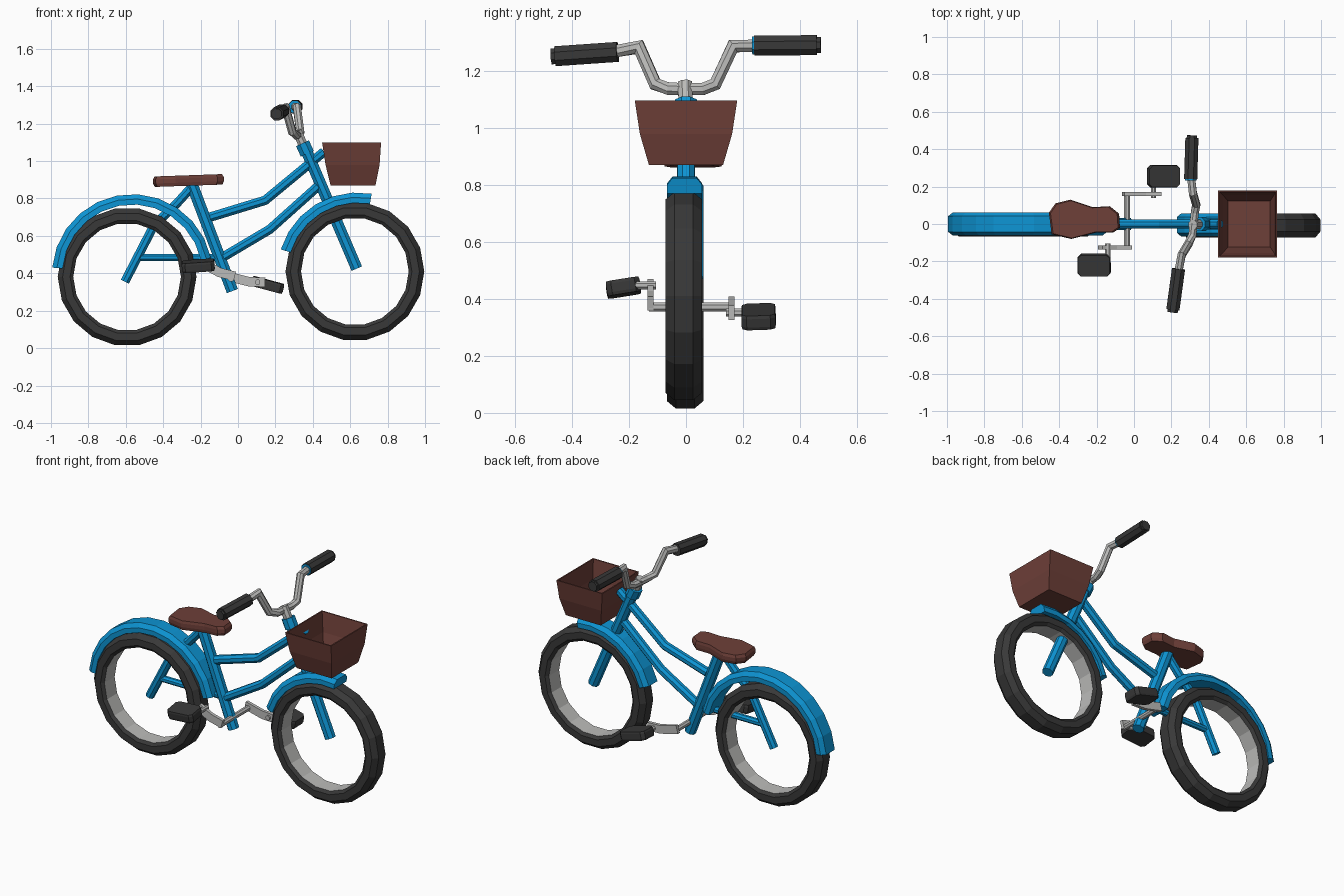
import bpy, bmesh, math
from mathutils import Vector, Matrix

if "Cube" in bpy.data.objects:
    bpy.data.objects.remove(bpy.data.objects["Cube"])


def material(name, rgb):
    m = bpy.data.materials.new(name)
    m.use_nodes = True
    m.diffuse_color = (*rgb, 1)
    m.node_tree.nodes["Principled BSDF"].inputs["Base Color"].default_value = (*rgb, 1)
    return m


BLUE = material("blue paint", (0.004, 0.30, 0.66))
BROWN = material("brown leather", (0.155, 0.05, 0.04))
RUBBER = material("dark rubber", (0.04, 0.04, 0.04))
METAL = material("light metal", (0.5, 0.5, 0.49))
X, Y = Vector((1, 0, 0)), Vector((0, 1, 0))


def finish(name, bm, *mats):
    bmesh.ops.recalc_face_normals(bm, faces=bm.faces)
    mesh = bpy.data.meshes.new(name)
    bm.to_mesh(mesh)
    bm.free()
    for m in mats:
        mesh.materials.append(m)
    obj = bpy.data.objects.new(name, mesh)
    bpy.context.collection.objects.link(obj)
    return obj


def skin(bm, rings, closed=False):
    """Bridge rings of points; returns the faces with their index around the ring."""
    rings = [[bm.verts.new(p) for p in ring] for ring in rings]
    n = len(rings[0])
    faces = []
    pairs = list(zip(rings, rings[1:])) + ([(rings[-1], rings[0])] if closed else [])
    for a, b in pairs:
        for i in range(n):
            j = (i + 1) % n
            faces.append((i, bm.faces.new((a[i], a[j], b[j], b[i]))))
    if not closed:
        bm.faces.new(rings[0])
        bm.faces.new(rings[-1])
    return faces


def ngon(r, n=8):
    return [(r * math.cos(math.tau * (i + 0.5) / n), r * math.sin(math.tau * (i + 0.5) / n))
            for i in range(n)]


def rect(u, v):
    return [(u, v), (-u, v), (-u, -v), (u, -v)]


def sweep(name, path, section, mat, ref=Y):
    """Sweep a section along a path with mitred corners."""
    pts = [Vector(p) for p in path]
    dirs = [(b - a).normalized() for a, b in zip(pts, pts[1:])]
    dirs = [dirs[0]] + dirs + [dirs[-1]]
    rings = []
    for p, d0, d1 in zip(pts, dirs, dirs[1:]):
        t = (d0 + d1).normalized()
        u = (ref - t * ref.dot(t)).normalized()
        v = t.cross(u) / t.dot(d1)
        rings.append([p + u * a + v * b for a, b in section])
    bm = bmesh.new()
    skin(bm, rings)
    return finish(name, bm, mat)


def in_plane(points, y=0):
    return [(x, y, z) for x, z in points]


def revolve(name, centre, profile, start, end, steps, mats, inner=()):
    """Turn an (r, y) profile around the wheel axle; inner edges get the second material."""
    full = end - start >= 360
    rings = []
    for k in range(steps if full else steps + 1):
        a = math.radians(start + (end - start) * k / steps)
        rings.append([Vector(centre) + Vector((r * math.cos(a), y, r * math.sin(a)))
                      for r, y in profile])
    bm = bmesh.new()
    for i, f in skin(bm, rings, full):
        f.material_index = 1 if i in inner else 0
    return finish(name, bm, *mats)


def slab(name, outline, layers, mat, centre, tilt=0, roll=0):
    """Stack scaled copies of an outline into a solid."""
    bm = bmesh.new()
    skin(bm, [[(x * s, y * s, z) for x, y in outline] for z, s in layers])
    rot = Matrix.Rotation(math.radians(tilt), 4, 'Y') @ Matrix.Rotation(math.radians(roll), 4, 'X')
    bm.transform(Matrix.Translation(centre) @ rot)
    return finish(name, bm, mat)


# Wheels: dark tyre with a light inner rim
tyre = [(0.288, -0.05), (0.305, -0.064), (0.345, -0.064), (0.371, -0.033),
        (0.371, 0.033), (0.345, 0.064), (0.305, 0.064), (0.288, 0.05)]
for name, centre in (("rear_wheel", (-0.593, -0.003, 0.381)), ("front_wheel", (0.625, -0.008, 0.41))):
    revolve(name, centre, tyre, 0, 360, 18, (RUBBER, METAL), inner=(7,))

# Mudguards
guard = [(0.375, -0.062), (0.405, -0.062), (0.43, -0.042),
         (0.43, 0.042), (0.405, 0.062), (0.375, 0.062)]
revolve("rear_mudguard", (-0.565, 0, 0.393), guard, 12, 175, 11, (BLUE,))
revolve("front_mudguard", (0.64, -0.005, 0.402), guard, 80, 163, 6, (BLUE,))

# Frame tubes
for name, path, r in (
    ("seat_tube", [(-0.25, 0.885), (-0.03, 0.305)], 0.034),
    ("seat_stay", [(-0.235, 0.875), (-0.33, 0.77), (-0.45, 0.655), (-0.605, 0.355)], 0.026),
    ("chain_stay", [(-0.53, 0.485), (-0.09, 0.485)], 0.02),
    ("top_tube", [(-0.15, 0.70), (0.145, 0.79), (0.46, 1.05)], 0.027),
    ("down_tube", [(-0.10, 0.475), (0.17, 0.635), (0.45, 0.885)], 0.027),
    ("front_fork", [(0.355, 1.08), (0.635, 0.425)], 0.033),
    ("head_collar", [(0.345, 1.095), (0.37, 1.04)], 0.041),
):
    sweep(name, in_plane(path), ngon(r), BLUE)

# Saddle
saddle = [(-0.455, 0.06), (-0.42, 0.11), (-0.34, 0.13), (-0.22, 0.09), (-0.13, 0.095),
          (-0.08, 0.055), (-0.075, -0.02), (-0.11, -0.045), (-0.2, -0.045),
          (-0.335, -0.08), (-0.44, -0.055)]
saddle = [(x + 0.265, y - 0.02) for x, y in saddle]
slab("saddle", saddle, [(-0.028, 0.95), (-0.01, 1), (0.012, 1), (0.028, 0.95)],
     BROWN, (-0.265, 0.02, 0.896), tilt=-2)

# Handlebar, stem and grips
sweep("stem", [(0.36, 0, 1.06), (0.315, -0.004, 1.16)], ngon(0.027), METAL)
bar = [(0.238, -0.25, 1.27), (0.255, -0.165, 1.285), (0.29, -0.108, 1.155), (0.312, -0.06, 1.138),
       (0.325, 0.06, 1.138), (0.333, 0.103, 1.155), (0.315, 0.165, 1.288), (0.305, 0.25, 1.29)]
sweep("handlebar", bar, ngon(0.023), METAL, X)
for side, inner, outer in (("right", (0.238, -0.24, 1.268), (0.206, -0.472, 1.252)),
                           ("left", (0.303, 0.24, 1.29), (0.31, 0.474, 1.292))):
    a, b = Vector(inner), Vector(outer)
    sweep(side + "_grip", [a, b.lerp(a, 0.06)], ngon(0.038), RUBBER, X)
    sweep(side + "_grip_end", [b.lerp(a, 0.06), b], ngon(0.03), RUBBER, X)
    if side == "left":
        sweep("grip_ring", [a.lerp(b, -0.03), a], ngon(0.034), BLUE, X)

# Basket: open thin-walled box narrowing toward the floor
bm = bmesh.new()
levels = [(0.87, 0.495, 0.735, 0.13), (0.98, 0.468, 0.757, 0.162), (1.098, 0.45, 0.765, 0.18)]
rings = [[(x0, -w, z), (x1, -w, z), (x1, w, z), (x0, w, z)] for z, x0, x1, w in levels]
t = 0.008
rings += [[(x0 + t, t - w, z), (x1 - t, t - w, z), (x1 - t, w - t, z), (x0 + t, w - t, z)]
          for z, x0, x1, w in [(1.098, *levels[2][1:]), levels[1], (0.88, *levels[0][1:])]]
skin(bm, rings)
finish("basket", bm, BROWN)

# Cranks and pedals
axle = (-0.037, 0.372)
sweep("crank_axle", [(axle[0], -0.13, axle[1]), (axle[0], 0.17, axle[1])], ngon(0.017), METAL, X)
w, d, c = 0.088, 0.06, 0.018
pad = [(w, d - c), (w - c, d), (c - w, d), (-w, d - c), (-w, c - d), (c - w, -d), (w - c, -d), (w, c - d)]
for side, y, s, knee, tip, pedal, tilt, roll in (
    ("right", -0.125, -1, (-0.10, 0.405), (-0.18, 0.448), (-0.213, -0.22, 0.44), -4, 9),
    ("left", 0.16, 1, (0.06, 0.355), (0.145, 0.352), (0.158, 0.255, 0.338), 15, 2),
):
    sweep(side + "_crank", in_plane([(axle[0] - 0.02 * s, axle[1] + 0.012), knee, tip], y),
          rect(0.01, 0.025), METAL)
    x, z = tip[0] - 0.03 * s, tip[1]
    sweep(side + "_pedal_pin", [(x + 0.02 * (s < 0) - 0.01, y - 0.02 * s, z),
                                (x + 0.02 * (s < 0) - 0.01, y + 0.06 * s, z)], ngon(0.015), METAL, X)
    slab(side + "_pedal", pad, [(-0.026, 0.96), (-0.015, 1), (0.015, 1), (0.026, 0.96)],
         RUBBER, pedal, tilt, roll)
